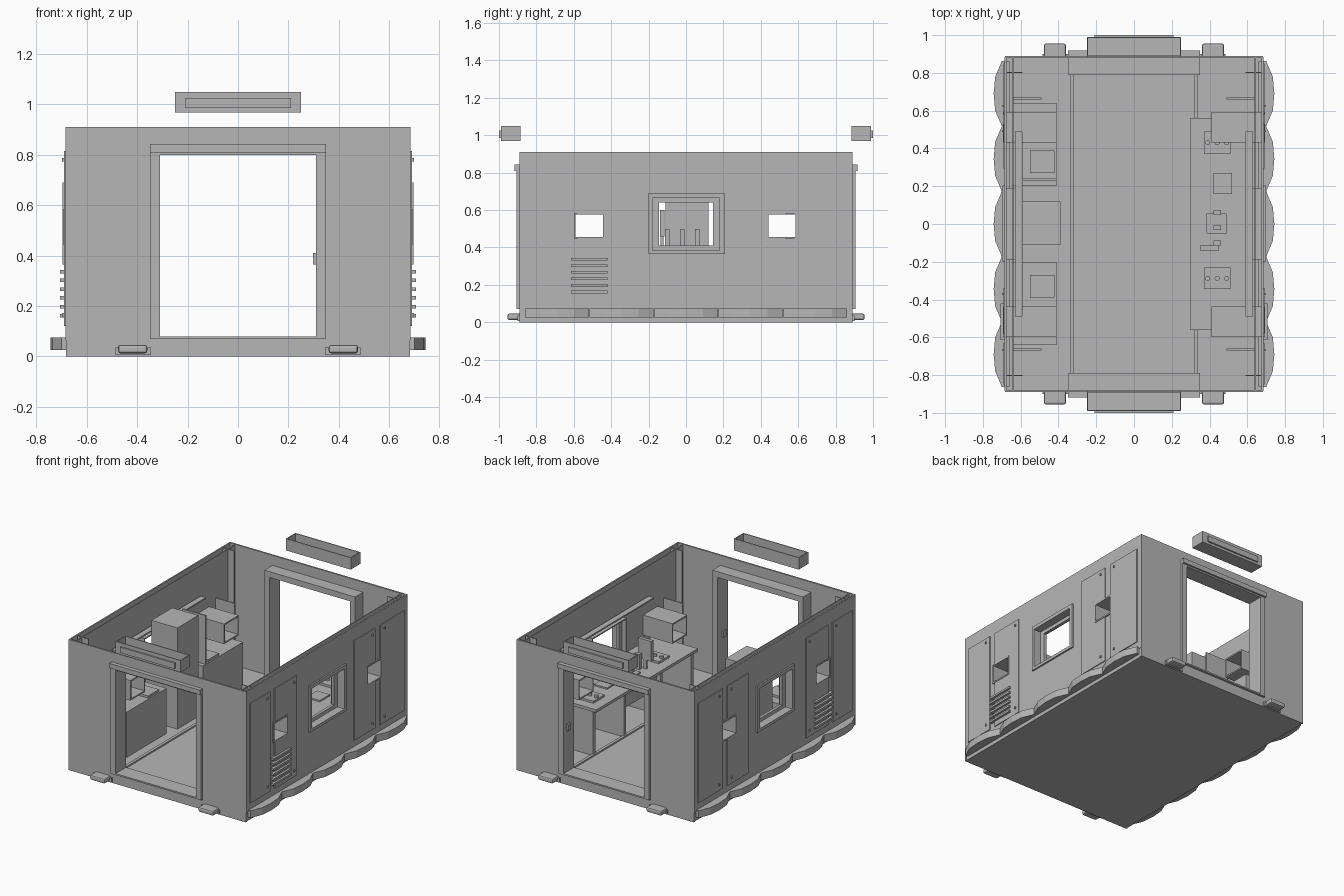
import bpy, bmesh

if "Cube" in bpy.data.objects:
    bpy.data.objects.remove(bpy.data.objects["Cube"])

grey = bpy.data.materials.new("plain_grey")
grey.diffuse_color = (0.47, 0.47, 0.47, 1)
grey.use_nodes = True
grey.node_tree.nodes["Principled BSDF"].inputs["Base Color"].default_value = grey.diffuse_color


def finish(name, bm):
    bmesh.ops.recalc_face_normals(bm, faces=bm.faces)
    me = bpy.data.meshes.new(name)
    bm.to_mesh(me)
    bm.free()
    me.materials.append(grey)
    ob = bpy.data.objects.new(name, me)
    bpy.context.collection.objects.link(ob)
    return ob


def boxes(name, *specs, bevel=0):
    """Axis-aligned boxes given as (x0, x1, y0, y1, z0, z1)."""
    bm = bmesh.new()
    for x0, x1, y0, y1, z0, z1 in specs:
        vs = bmesh.ops.create_cube(bm, size=1)["verts"]
        for v in vs:
            v.co.x = (x0, x1)[v.co.x > 0]
            v.co.y = (y0, y1)[v.co.y > 0]
            v.co.z = (z0, z1)[v.co.z > 0]
    ob = finish(name, bm)
    if bevel:
        m = ob.modifiers.new("bevel", "BEVEL")
        m.width, m.segments = bevel, 2
    return ob


def plate(name, axis, a, b, rect, holes=()):
    """Sheet between a and b on an axis, rect = (u0, u1, z0, z1), with rectangular holes."""
    us = sorted({rect[0], rect[1], *[h[i] for h in holes for i in (0, 1)]})
    zs = sorted({rect[2], rect[3], *[h[i] for h in holes for i in (2, 3)]})
    bm = bmesh.new()
    put = (lambda u, z: (a, u, z)) if axis == "x" else (lambda u, z: (u, a, z))
    grid = {(u, z): bm.verts.new(put(u, z)) for u in us for z in zs}
    for u0, u1 in zip(us, us[1:]):
        for z0, z1 in zip(zs, zs[1:]):
            cu, cz = (u0 + u1) / 2, (z0 + z1) / 2
            if not any(h[0] < cu < h[1] and h[2] < cz < h[3] for h in holes):
                bm.faces.new([grid[p] for p in ((u0, z0), (u1, z0), (u1, z1), (u0, z1))])
    new = bmesh.ops.extrude_face_region(bm, geom=bm.faces[:])["geom"]
    for v in new:
        if isinstance(v, bmesh.types.BMVert):
            v.co["xy".index(axis)] = b
    bmesh.ops.delete(bm, geom=[v for v in bm.verts if not v.link_faces], context="VERTS")
    return finish(name, bm)


def prism(name, pts, z0, z1):
    bm = bmesh.new()
    f = bm.faces.new([bm.verts.new((x, y, z0)) for x, y in pts])
    top = bmesh.ops.extrude_face_region(bm, geom=[f])["geom"]
    for v in top:
        if isinstance(v, bmesh.types.BMVert):
            v.co.z = z1
    return finish(name, bm)


# Base slab and walkway edge strips
boxes("base_slab", (-0.68, 0.68, -0.885, 0.885, 0, 0.065))
boxes("walkway_edges", (-0.34, -0.32, -0.8, 0.8, 0.06, 0.075), (0.32, 0.34, -0.8, 0.8, 0.06, 0.075))

# Openings shared by the side wall layers
WINDOW = (-0.18, 0.18, 0.385, 0.665)
PORTS = [(-0.59, -0.445, 0.455, 0.575), (0.44, 0.585, 0.455, 0.575)]

for s, side in ((1, "right"), (-1, "left")):
    # Hollow side wall
    plate(f"{side}_outer_wall", "x", s * 0.675, s * 0.685, (-0.885, 0.885, 0.065, 0.91), [WINDOW] + PORTS)
    plate(f"{side}_inner_wall", "x", s * 0.637, s * 0.643, (-0.85, 0.85, 0.065, 0.905), [WINDOW] + PORTS)

    # Raised cladding panels with bolts
    for i, (y0, y1) in enumerate(((-0.85, -0.63), (-0.58, -0.34), (0.295, 0.53), (0.58, 0.85))):
        cut = []
        for p in PORTS:
            lo, hi = max(p[0], y0), min(p[1], y1)
            if lo < hi:
                cut.append((lo, hi, p[2], p[3]))
        plate(f"{side}_panel_{i}", "x", s * 0.684, s * 0.691, (y0, y1, 0.12, 0.815), cut)
    boxes(f"{side}_bolts", *[(s * 0.69, s * 0.699, y - 0.004, y + 0.004, z - 0.007, z + 0.007)
                             for y in (-0.665, -0.37, 0.49, 0.625) for z in (0.165, 0.78)])

    # Middle window surround, sleeve and inner sash
    plate(f"{side}_window_frame", "x", s * 0.68, s * 0.696, (-0.2, 0.205, 0.365, 0.69), [WINDOW])
    plate(f"{side}_window_sleeve", "x", s * 0.59, s * 0.69, (-0.187, 0.187, 0.378, 0.672), [WINDOW])
    plate(f"{side}_window_sash", "x", s * 0.62, s * 0.64, WINDOW, [(-0.145, 0.145, 0.41, 0.64)])

    # Small port sleeves reaching into the room
    for i, p in enumerate(PORTS):
        plate(f"{side}_port_sleeve_{i}", "x", s * 0.41, s * 0.694,
              (p[0] - 0.008, p[1] + 0.008, p[2] - 0.01, p[3] + 0.01), [p])

    # Vent slats
    boxes(f"{side}_vent_slats", *[(s * 0.685, s * 0.706, -0.615, -0.42, 0.155 + 0.035 * i, 0.169 + 0.035 * i)
                                  for i in range(6)])

    # Scalloped skirt
    for i in range(5):
        c = (i - 2) * 0.345
        arc = [(0.70, -0.172), (0.735, -0.09), (0.743, 0), (0.735, 0.09), (0.70, 0.172)]
        pts = [(0.66, -0.172)] + arc + [(0.66, 0.172)]
        prism(f"{side}_skirt_scallop_{i}", [(s * x, c + y) for x, y in pts], 0.025, 0.075)

    # Inner rail and the partitions near each end
    boxes(f"{side}_rail", (s * 0.59, s * 0.63, -0.49, 0.49, 0.69, 0.70))
    boxes(f"{side}_partitions", *[(s * 0.49, s * 0.64, e * 0.665 - 0.005, e * 0.665 + 0.005, 0.07, 0.62)
                                  for e in (-1, 1)])

for e, end in ((-1, "front"), (1, "back")):
    # End wall with doorway and deep door frame
    plate(f"{end}_wall", "y", e * 0.878, e * 0.89, (-0.683, 0.683, 0, 0.91), [(-0.33, 0.33, 0.07, 0.82)])
    plate(f"{end}_door_frame", "y", e * 0.79, e * 0.905, (-0.35, 0.35, 0.07, 0.84), [(-0.31, 0.31, 0.08, 0.80)])
    boxes(f"{end}_door_lintel", (-0.35, 0.35, e * 0.89, e * 0.918, 0.81, 0.843))
    boxes(f"{end}_door_handle", (0.298, 0.312, e * 0.84, e * 0.87, 0.365, 0.41))

    # Open-topped sign box with face plate
    bm_parts = [(-0.25, 0.25, e * 0.885, e * 0.99, 0.968, 0.974),
                (-0.25, 0.25, e * 0.885, e * 0.891, 0.968, 1.05),
                (-0.25, 0.25, e * 0.984, e * 0.99, 0.968, 1.05),
                (-0.25, -0.244, e * 0.885, e * 0.99, 0.968, 1.05),
                (0.244, 0.25, e * 0.885, e * 0.99, 0.968, 1.05)]
    boxes(f"{end}_sign_box", *bm_parts)
    boxes(f"{end}_sign_face", (-0.21, 0.21, e * 0.99, e, 0.985, 1.025))

    for s, side in ((1, "right"), (-1, "left")):
        # Corner ribs between the wall skins, and feet
        boxes(f"{end}_{side}_corner_ribs", (s * 0.59, s * 0.68, e * 0.80, e * 0.806, 0.065, 0.905),
              (s * 0.637, s * 0.643, e * 0.80, e * 0.885, 0.065, 0.905))
        boxes(f"{end}_{side}_foot", (s * 0.36, s * 0.476, e * 0.87, e * 0.955, 0.012, 0.046), bevel=0.01)
        boxes(f"{end}_{side}_foot_clamp", (s * 0.345, s * 0.485, e * 0.885, e * 0.90, 0.006, 0.036))

# Right counter with legs and back board
boxes("counter_top", (0.30, 0.64, -0.56, 0.56, 0.375, 0.395))
boxes("counter_legs", *[(0.33, 0.63, y - 0.012, y + 0.012, 0.065, 0.375) for y in (-0.54, -0.2, 0.2, 0.54)])
boxes("counter_drawers", (0.36, 0.63, -0.2, 0.2, 0.24, 0.375))

# Counter equipment
boxes("counter_plates", (0.37, 0.51, 0.37, 0.49, 0.395, 0.41), (0.37, 0.51, -0.345, -0.23, 0.395, 0.41),
      (0.42, 0.52, 0.16, 0.27, 0.395, 0.405), (0.385, 0.49, -0.05, 0.055, 0.395, 0.405))
bm = bmesh.new()
for y in (0.43, -0.288):
    for x in (0.39, 0.44, 0.49):
        r = bmesh.ops.create_cone(bm, cap_ends=True, segments=12, radius1=0.013, radius2=0.013, depth=0.02)
        bmesh.ops.translate(bm, verts=r["verts"], vec=(x, y, 0.415))
finish("counter_knobs", bm)
boxes("containers", *[(0.42, 0.46, y - 0.013, y + 0.013, 0.395, 0.50) for y in (-0.1, -0.02, 0.06)])
boxes("screen", (0.35, 0.45, -0.14, -0.115, 0.46, 0.60), (0.39, 0.41, -0.135, -0.12, 0.395, 0.46))

# Left tall cabinet, divider and low cabinets
boxes("tall_cabinet", (-0.64, -0.39, -0.11, 0.12, 0.065, 0.36), (-0.59, -0.39, -0.11, 0.12, 0.36, 0.77))
boxes("cabinet_divider", (-0.59, -0.41, 0.23, 0.24, 0.36, 0.72))
boxes("low_cabinets", (-0.64, -0.41, -0.64, -0.2, 0.065, 0.38), (-0.64, -0.41, 0.2, 0.64, 0.065, 0.38))
boxes("low_cabinet_plates", *[(-0.55, -0.42, y - 0.06, y + 0.06, 0.38, 0.395) for y in (-0.33, 0.33)])
